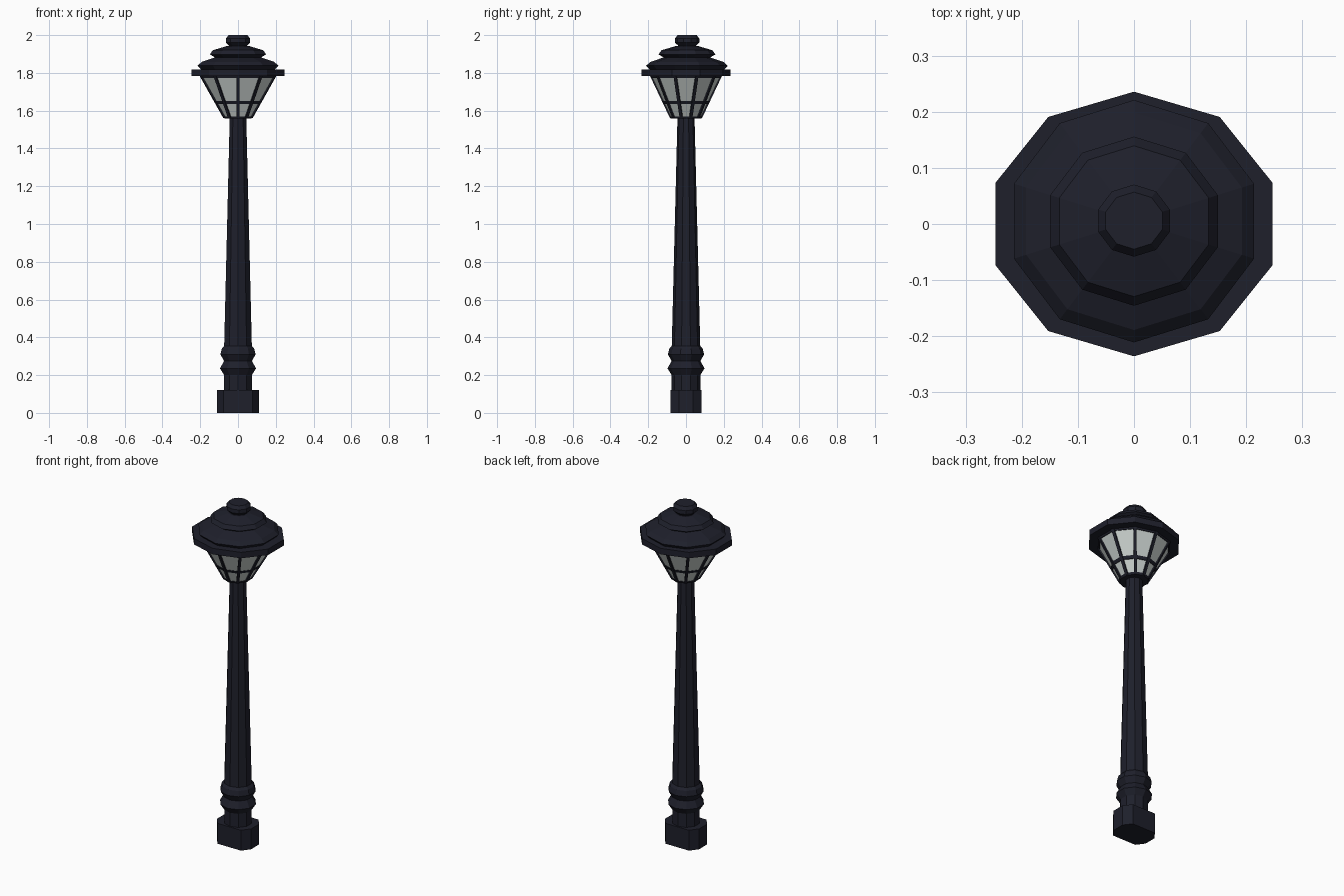
import bpy, bmesh, math
from mathutils import Vector, Matrix

if "Cube" in bpy.data.objects:
    bpy.data.objects.remove(bpy.data.objects["Cube"])

SIDES = 10


def material(name, color):
    m = bpy.data.materials.new(name)
    m.diffuse_color = (*color, 1)
    m.use_nodes = True
    m.node_tree.nodes["Principled BSDF"].inputs["Base Color"].default_value = m.diffuse_color
    return m


IRON = material("dark_iron", (0.013, 0.014, 0.024))
GLASS = material("frosted_glass", (0.6, 0.65, 0.63))


def finish(name, bm, mat):
    bmesh.ops.recalc_face_normals(bm, faces=bm.faces[:])
    me = bpy.data.meshes.new(name)
    bm.to_mesh(me)
    bm.free()
    me.materials.append(mat)
    ob = bpy.data.objects.new(name, me)
    bpy.context.collection.objects.link(ob)
    return ob


def ring(rx, ry, y0=0.0):
    angles = [math.pi / 2 + k * math.tau / SIDES for k in range(SIDES)]
    return [(rx * math.cos(a), ry * math.sin(a) + y0) for a in angles]


def loft(name, outlines, mat):
    """Closed solid through (outline, z) sections."""
    bm = bmesh.new()
    loops = [[bm.verts.new((x, y, z)) for x, y in pts] for pts, z in outlines]
    n = len(loops[0])
    for a, b in zip(loops, loops[1:]):
        for i in range(n):
            j = (i + 1) % n
            bm.faces.new((a[i], a[j], b[j], b[i]))
    bm.faces.new(loops[0])
    bm.faces.new(loops[-1])
    return finish(name, bm, mat)


def turned(name, profile, mat, ratio=1.0, y0=0.0):
    return loft(name, [(ring(r, r * ratio, y0), z) for r, z in profile], mat)


# chamfered rectangular base block
corner = [(0.111, 0.036), (0.077, 0.082)]
right = [(x, -y) for x, y in corner[::-1]] + corner
plinth = right + [(-x, -y) for x, y in right]
loft("base_block", [(plinth, 0), (plinth, 0.12)], IRON)

# post with two moulded rings near the foot
turned("post", [(0.077, 0.11), (0.077, 0.2), (0.1, 0.235), (0.078, 0.275),
                (0.098, 0.31), (0.09, 0.34), (0.077, 0.355), (0.046, 1.565)],
       IRON, 0.98)

# lantern glass
Z0, Z1 = 1.563, 1.785
LOW, HIGH = (0.074, 0.08), (0.205, 0.185)
turned_glass = loft("lantern_glass", [(ring(*LOW), Z0), (ring(*HIGH), Z1)], GLASS)


def section(z, grow=0.0):
    t = (z - Z0) / (Z1 - Z0)
    return ring(*[a + (b - a) * t + grow for a, b in zip(LOW, HIGH)])


# horizontal lantern frames
for name, za, zb in (("lower_rim", 1.558, 1.57), ("middle_rail", 1.634, 1.65),
                     ("upper_rim", 1.774, 1.786)):
    loft(name, [(section(za, 0.004), za), (section(zb, 0.004), zb)], IRON)

# sloping glazing bars on every corner
bm = bmesh.new()
for p, q in zip(ring(*LOW), ring(*HIGH)):
    a, b = Vector((*p, Z0)), Vector((*q, Z1))
    d = (b - a).normalized()
    side = Vector((-p[1], p[0], 0)).normalized()
    side = (side - d * side.dot(d)).normalized()
    rot = Matrix((side, d.cross(side), d)).transposed().to_4x4()
    size = Matrix.Diagonal((0.016, 0.011, (b - a).length, 1))
    bmesh.ops.create_cube(bm, size=1,
                          matrix=Matrix.Translation((a + b) / 2) @ rot @ size)
finish("glazing_bars", bm, IRON)

# brim plate, stepped roof and finial
turned("brim", [(0.26, 1.783), (0.26, 1.818)], IRON, 0.907)
turned("roof", [(0.195, 1.81), (0.208, 1.82), (0.225, 1.838), (0.202, 1.858),
                (0.128, 1.882), (0.157, 1.898), (0.14, 1.92), (0.062, 1.942)],
       IRON, 0.96, 0.005)
turned("finial", [(0.05, 1.935), (0.05, 1.945), (0.067, 1.96), (0.067, 1.982),
                  (0.053, 2.0)], IRON, 0.96, 0.006)
